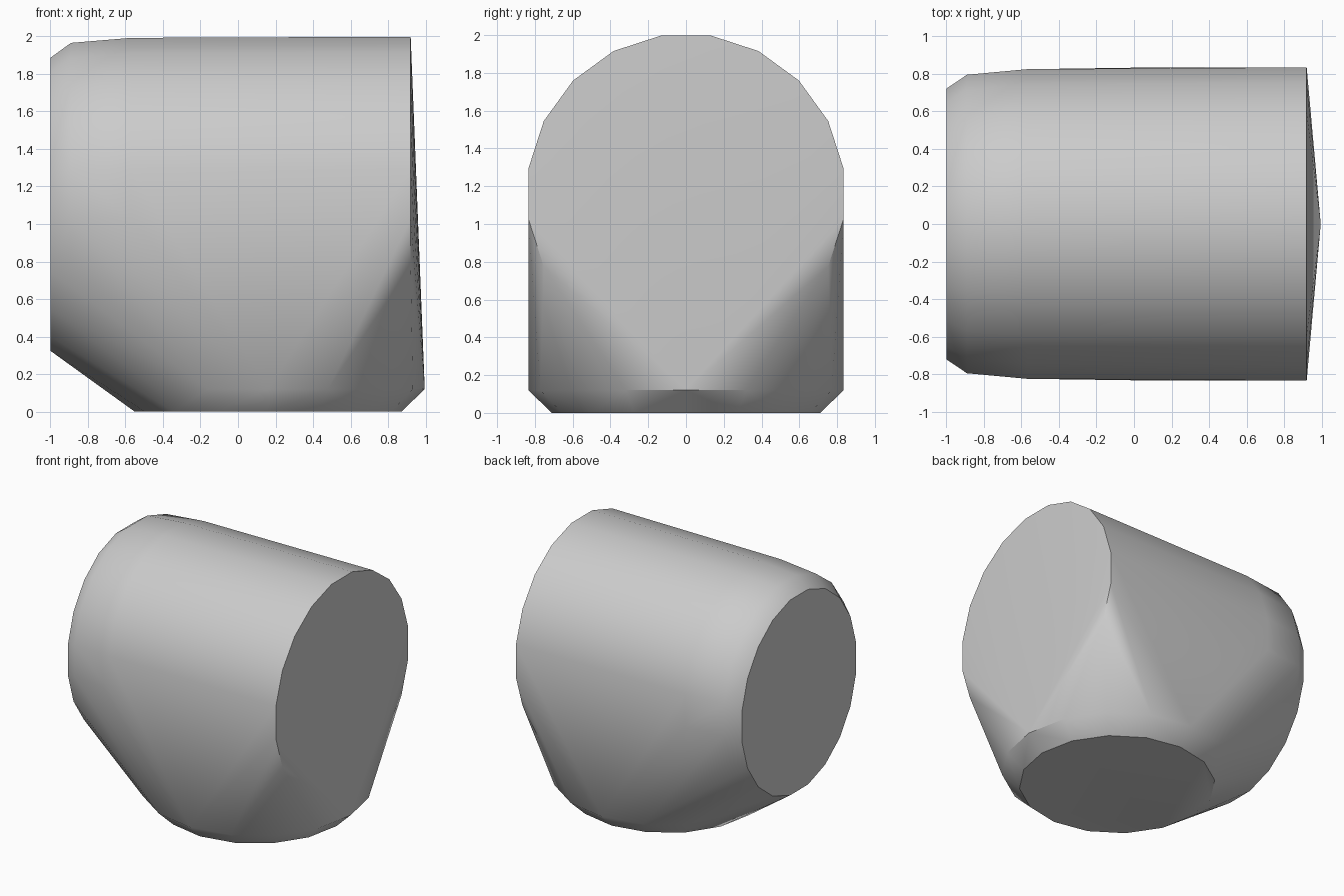
import bpy, bmesh
from math import cos, sin, tau, radians

cube = bpy.data.objects.get("Cube")
if cube:
    bpy.data.objects.remove(cube, do_unlink=True)

grey = bpy.data.materials.new("plain_grey")
grey.use_nodes = True
colour = (0.6, 0.6, 0.6, 1)
grey.diffuse_color = colour
grey.node_tree.nodes["Principled BSDF"].inputs["Base Color"].default_value = colour

bm = bmesh.new()


def side_ring(x, z, ry, rz, sides=20):
    """Upright ring across the horizontal barrel, with a flat on top."""
    for i in range(sides):
        a = tau * (i + 0.5) / sides
        bm.verts.new((x, ry * sin(a), z + rz * cos(a)))


def floor_ring(z, r, x=0.16, sides=16):
    """Level ring around the downward outlet."""
    for i in range(sides):
        a = tau * i / sides
        bm.verts.new((x + r * cos(a), r * sin(a), z))


# Horizontal barrel: closed end, rounded shoulder, straight run, open end
side_ring(-1.0, 1.105, 0.73, 0.79)
side_ring(-0.89, 1.16, 0.805, 0.815)
side_ring(-0.57, 1.16, 0.835, 0.842)
side_ring(0.92, 1.16, 0.845, 0.848)

# Downward outlet with a chamfered rim
floor_ring(0.12, 0.835)
floor_ring(0.0, 0.71)

# Wrap both in one convex skin and drop the buried points
bmesh.ops.convex_hull(bm, input=bm.verts[:])
buried = [v for v in bm.verts if not v.link_faces]
bmesh.ops.delete(bm, geom=buried, context='VERTS')
bmesh.ops.dissolve_limit(bm, angle_limit=radians(0.1), verts=bm.verts[:], edges=bm.edges[:])
bmesh.ops.recalc_face_normals(bm, faces=bm.faces[:])

mesh = bpy.data.meshes.new("elbow_hull")
bm.to_mesh(mesh)
bm.free()
mesh.materials.append(grey)
elbow = bpy.data.objects.new("elbow_hull", mesh)
bpy.context.collection.objects.link(elbow)

# Smooth the barrel, keep the end caps and rim crisp
bpy.ops.object.select_all(action='DESELECT')
elbow.select_set(True)
bpy.context.view_layer.objects.active = elbow
bpy.ops.object.shade_smooth_by_angle(angle=radians(36))
